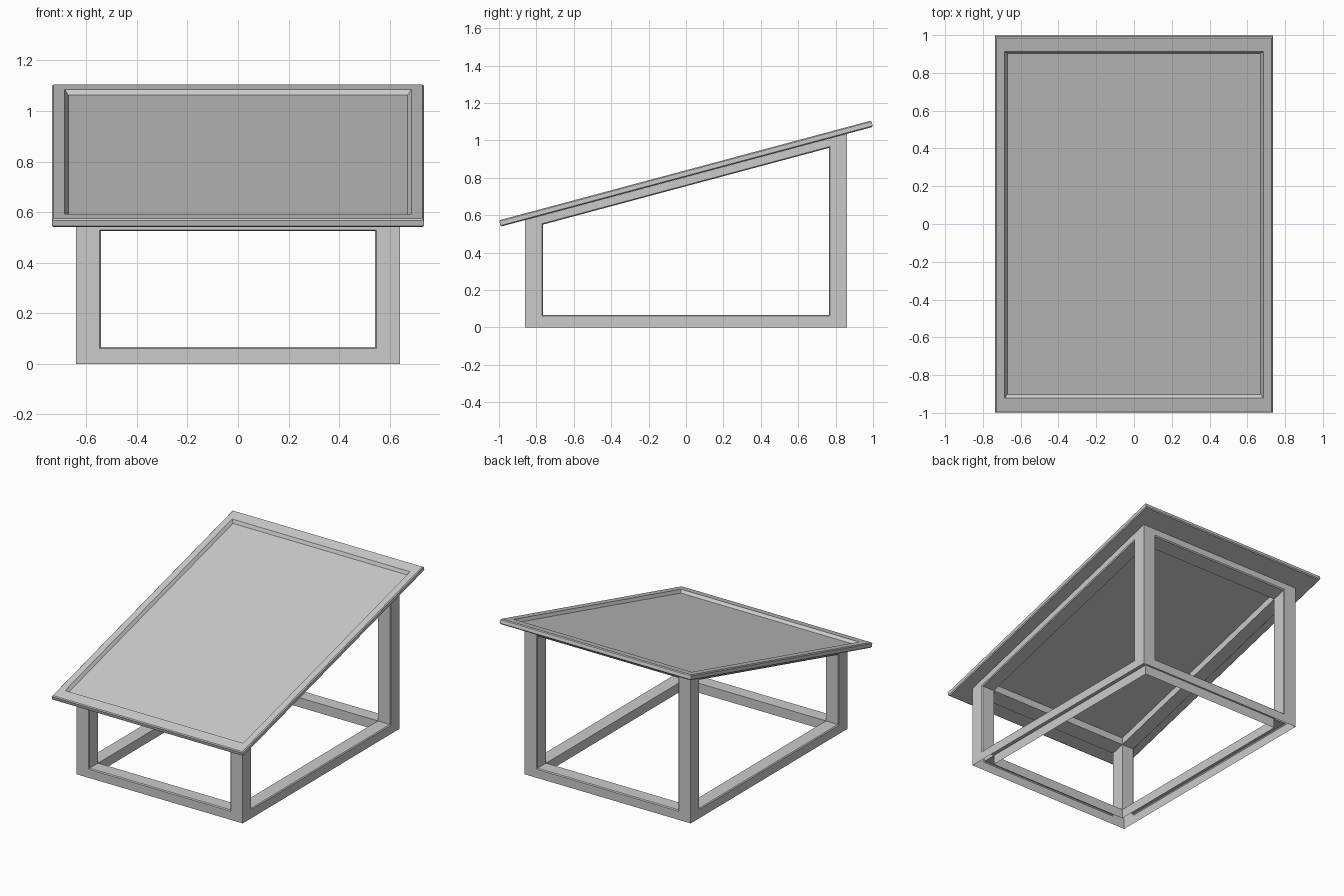
import bpy, bmesh
from math import radians, tan
from mathutils import Matrix

if "Cube" in bpy.data.objects:
    bpy.data.objects.remove(bpy.data.objects["Cube"])

TILT = radians(15)
THICK = 0.035
MID_Z = 0.8225
HX, HY = 0.64, 0.862       # outer half size of the frame
W = 0.098                  # post width
RAIL_LOW, RAIL_TOP, CHAMFER = 0.06, 0.049, 0.006


def bridge(bm, a, b, skip=()):
    """Join two four-point loops with quads."""
    for i in range(4):
        if i not in skip:
            j = (i + 1) % 4
            bm.faces.new((a[i], a[j], b[j], b[i]))


def finish(bm, name, matrix=None):
    bmesh.ops.remove_doubles(bm, verts=bm.verts, dist=1e-5)
    bmesh.ops.recalc_face_normals(bm, faces=bm.faces)
    mesh = bpy.data.meshes.new(name)
    bm.to_mesh(mesh)
    bm.free()
    ob = bpy.data.objects.new(name, mesh)
    if matrix is not None:
        ob.matrix_world = matrix
    bpy.context.collection.objects.link(ob)
    return ob


# Sloped top panel with softened edges and a shallow tray
def loop(bm, hx, hy, z):
    return [bm.verts.new((x, y, z)) for x, y in
            ((-hx, -hy), (hx, -hy), (hx, hy), (-hx, hy))]


bm = bmesh.new()
X, Y, H, B = 0.735, 1.0305, THICK / 2, 0.006
sections = [(X - B, Y - B, -H), (X, Y, -H + B), (X, Y, H - B), (X - B, Y - B, H),
            (0.685, 0.950, H), (0.671, 0.935, H - 0.02)]
loops = [loop(bm, *s) for s in sections]
for a, b in zip(loops, loops[1:]):
    bridge(bm, a, b)
bm.faces.new(loops[0])
bm.faces.new(loops[-1])
finish(bm, "top_panel", Matrix.Translation((0, 0, MID_Z)) @ Matrix.Rotation(TILT, 4, 'X'))


# Hollow support frame, open underneath, with one window on each side
def under_panel(y):
    return MID_Z - 0.0185 + y * tan(TILT)


def side_loop(bm, along_x, sign, half, inset, low, drop):
    """Four points on one wall: low pair at z = low, high pair below the panel."""
    verts = []
    for u, high in ((-half, 0), (half, 0), (half, 1), (-half, 1)):
        x, y = (u, sign * (HY - inset)) if along_x else (sign * (HX - inset), u)
        verts.append(bm.verts.new((x, y, under_panel(y) - drop if high else low)))
    return verts


bm = bmesh.new()
for along_x, half in ((True, HX), (False, HY)):
    for sign in (-1, 1):
        def ring(h, inset, low, drop):
            return side_loop(bm, along_x, sign, h, inset, low, drop)
        outer = ring(half, 0, 0, 0)
        edge = ring(half - W + CHAMFER, 0, RAIL_LOW, RAIL_TOP - CHAMFER)
        window = ring(half - W, CHAMFER, RAIL_LOW + CHAMFER, RAIL_TOP)
        back = ring(half - W, W, RAIL_LOW + CHAMFER, RAIL_TOP)
        inner = ring(half - W, W, 0, 0)
        bridge(bm, outer, edge)
        bridge(bm, edge, window)
        bridge(bm, window, back)
        bridge(bm, back, inner, skip=(1, 3))
finish(bm, "support_frame")
